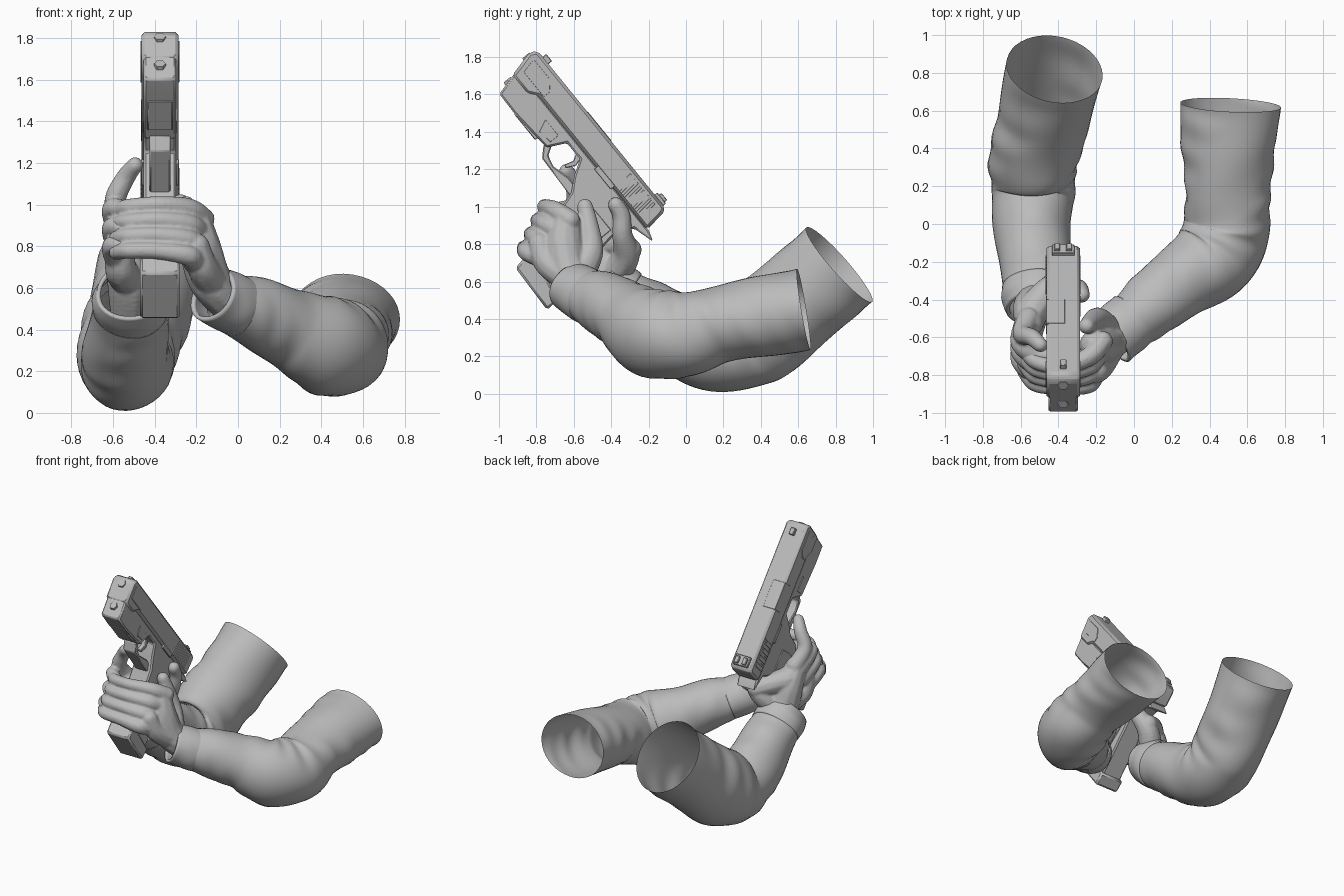
import bpy, bmesh, math
from mathutils import Vector, Matrix

if "Cube" in bpy.data.objects:
    bpy.data.objects.remove(bpy.data.objects["Cube"])

grey = bpy.data.materials.new("plain grey")
grey.use_nodes = True
COLOUR = (0.5, 0.5, 0.5, 1)
grey.diffuse_color = COLOUR
grey.node_tree.nodes["Principled BSDF"].inputs["Base Color"].default_value = COLOUR


def finish(name, bm, smooth=None):
    me = bpy.data.meshes.new(name)
    bmesh.ops.recalc_face_normals(bm, faces=bm.faces)
    bm.to_mesh(me)
    bm.free()
    me.materials.append(grey)
    ob = bpy.data.objects.new(name, me)
    bpy.context.collection.objects.link(ob)
    if smooth:
        bpy.ops.object.select_all(action='DESELECT')
        ob.select_set(True)
        bpy.context.view_layer.objects.active = ob
        bpy.ops.object.shade_smooth_by_angle(angle=math.radians(smooth))
    return ob


def spline(keys, steps):
    """Smooth path through keys of any equal length."""
    keys = [Vector(k) for k in keys]
    out = []
    for i in range(len(keys) - 1):
        a, b, c, d = keys[max(i - 1, 0)], keys[i], keys[i + 1], keys[min(i + 2, len(keys) - 1)]
        for s in range(steps):
            t = s / steps
            out.append(b + (c - a) * (t / 2) + (a * 2 - b * 5 + c * 4 - d) * (t * t / 2)
                       + (b * 3 - a - c * 3 + d) * (t ** 3 / 2))
    return out + [keys[-1]]


# ---- sleeves: open tubes with cloth folds ----
def sleeve(name, keys, fold, sides=40, steps=10):
    path = spline([k[:3] for k in keys], steps)
    rad = spline([(k[3], k[4], k[5]) for k in keys], steps)
    bm = bmesh.new()
    rings = []
    last = len(path) - 1
    for i, (p, r) in enumerate(zip(path, rad)):
        tan = (path[min(i + 1, last)] - path[max(i - 1, 0)]).normalized()
        side = tan.cross(Vector((0, 0, 1))).normalized()
        up = side.cross(tan)
        ring = []
        for j in range(sides):
            a = math.tau * j / sides
            # slanted creases that fade in and out round the arm
            wave = math.sin(i * .9 + 2.2 * math.sin(a + fold)) * max(0, math.sin(a * 2 + i * .13 + fold))
            wave += 0.6 * math.sin(i * 0.37 + 3 * a + fold)
            k = 1 + r.z * wave
            ring.append(bm.verts.new(p + side * math.cos(a) * r.x * k + up * math.sin(a) * r.y * k))
        rings.append(ring)
    for r0, r1 in zip(rings, rings[1:]):
        for j in range(sides):
            n = (j + 1) % sides
            bm.faces.new((r0[j], r0[n], r1[n], r1[j]))
    return finish(name, bm, 60)


# x, y, z, side radius, height radius, fold strength
sleeve("left_sleeve", [
    (-.06, -.56, .53, .135, .13, .02), (.08, -.44, .485, .17, .17, .02),
    (.24, -.31, .41, .19, .19, .02), (.41, -.19, .33, .225, .235, .02),
    (.49, -.02, .315, .23, .23, .03), (.495, .17, .37, .225, .205, .03),
    (.50, .42, .415, .25, .217, .02), (.51, .63, .45, .267, .22, .01)], 1)
sleeve("right_sleeve", [
    (-.515, -.41, .54, .165, .15, .02), (-.52, -.25, .45, .185, .18, .02),
    (-.54, -.02, .31, .205, .215, .02), (-.535, .17, .235, .22, .225, .025),
    (-.53, .35, .31, .235, .275, .03), (-.475, .58, .48, .245, .265, .025),
    (-.42, .82, .69, .258, .265, .01)], 3)

# ---- turned cuffs at the wrists ----
for label, a, b, r in (("left", (-.125, -.615, .57), (.0, -.50, .51), .145),
                       ("right", (-.515, -.45, .58), (-.515, -.33, .50), .17)):
    mid = (Vector(a) + Vector(b)) / 2
    cuff = sleeve(label + "_cuff", [(*a, r, r * .93, .03), (*mid, r * 1.08, r, .03),
                                    (*b, r * 1.06, r, .03)], 2, steps=4)
    mod = cuff.modifiers.new("hem", 'SOLIDIFY')
    mod.thickness = 0.02


# ---- hands: chains of rounded segments fused into one skin ----
def hand(name, chains):
    bm = bmesh.new()
    for chain in chains:
        for p in spline(chain, 7):
            bmesh.ops.create_icosphere(bm, subdivisions=2, radius=p[3],
                                       matrix=Matrix.Translation(p.to_3d()))
    ob = finish(name, bm)
    fuse = ob.modifiers.new("fuse", 'REMESH')
    fuse.mode = 'VOXEL'
    fuse.voxel_size = 0.009
    fuse.use_smooth_shade = True
    soft = ob.modifiers.new("soften", 'SMOOTH')
    soft.factor = 0.5
    soft.iterations = 3


left = [
    # wrist and palm, outer edge, thumb
    [(-.04, -.54, .53, .10), (-.13, -.62, .63, .105), (-.18, -.65, .78, .105), (-.205, -.64, .90, .085)],
    [(-.12, -.62, .62, .09), (-.17, -.74, .70, .075), (-.2, -.78, .80, .065)],
    [(-.14, -.57, .64, .085), (-.19, -.51, .76, .07), (-.225, -.52, .90, .054), (-.25, -.54, 1.0, .044)],
]
for i in range(4):
    left.append([(-.165 - .015 * i, -.62 - .045 * i, .93 - .07 * i, .055),
                 (-.235, -.70 - .048 * i, .98 - .075 * i, .052),
                 (-.38, -.755 - .036 * i, 1.0 - .074 * i, .043),
                 (-.52, -.73 - .04 * i, .99 - .07 * i, .041),
                 (-.585, -.66 - .04 * i, .975 - .068 * i, .037)])
hand("left_hand", left)

right = [
    # wrist and back of hand, heel, web, thumb
    [(-.52, -.34, .50, .10), (-.52, -.42, .64, .115), (-.545, -.46, .78, .10), (-.555, -.53, .90, .075)],
    [(-.52, -.42, .64, .09), (-.56, -.57, .68, .08), (-.57, -.62, .77, .075)],
    [(-.53, -.45, .82, .09), (-.46, -.36, .80, .075), (-.38, -.30, .77, .065)],
    [(-.47, -.38, .64, .085), (-.39, -.32, .74, .075), (-.31, -.34, .85, .056),
     (-.29, -.345, .95, .05), (-.275, -.375, 1.01, .043)],
    # trigger finger
    [(-.56, -.50, .91, .06), (-.59, -.58, 1.02, .054), (-.54, -.60, 1.13, .047), (-.495, -.64, 1.19, .04)],
]
for i in range(3):
    right.append([(-.575, -.52 - .04 * i, .88 - .08 * i, .06),
                  (-.605, -.63 - .045 * i, .98 - .09 * i, .05),
                  (-.52, -.70 - .05 * i, .97 - .09 * i, .045),
                  (-.38, -.69 - .05 * i, .95 - .09 * i, .04)])
hand("right_hand", right)

# ---- pistol, in its own frame: x forward along barrel, y to the left, z up ----
FORWARD, UP = Vector((0, -.63, .775)).normalized(), Vector((0, .775, .63)).normalized()
GUN = Matrix((FORWARD, (1, 0, 0), UP)).transposed().to_4x4()
GUN.translation = Vector((-.375, -.754, 1.786))


def prism(name, outline, half, bevel=0.008, y=0):
    """Side outline (forward, up) extruded across the width."""
    bm = bmesh.new()
    face = bm.faces.new([bm.verts.new((f, y - half, u)) for f, u in outline])
    new = bmesh.ops.extrude_face_region(bm, geom=[face])["geom"]
    bmesh.ops.translate(bm, verts=[v for v in new if isinstance(v, bmesh.types.BMVert)], vec=(0, half * 2, 0))
    ob = finish(name, bm, 30)
    ob.matrix_world = GUN
    mod = ob.modifiers.new("edges", 'BEVEL')
    mod.width = bevel
    mod.segments = 1
    return ob


def box(name, f0, f1, u0, u1, half, bevel=0.004, y=0):
    return prism(name, [(f0, u0), (f1, u0), (f1, u1), (f0, u1)], half, bevel, y)


prism("slide", [(-1.02, 0), (.06, 0), (.083, -.04), (.045, -.19), (-.08, -.19), (-.13, -.15),
                (-1.05, -.15), (-1.035, -.03)], .089, .016)
prism("frame", [(-1.06, -.145), (-.1, -.145), (-.06, -.17), (.046, -.17), (.012, -.305), (-.12, -.308),
                (-.37, -.29), (-.42, -.19), (-.53, -.19), (-.58, -.27), (-.64, -.34), (-.77, -.76),
                (-1.03, -.77), (-.96, -.3), (-1.0, -.2), (-1.12, -.165)], .078, .01)
prism("trigger_guard", [(-.34, -.255), (-.35, -.295), (-.40, -.345), (-.66, -.355), (-.62, -.30),
                        (-.57, -.30), (-.47, -.325), (-.41, -.31), (-.375, -.255)], .05, .006)
prism("trigger", [(-.53, -.18), (-.49, -.18), (-.515, -.225), (-.50, -.275), (-.52, -.28),
                  (-.545, -.23)], .018, .004)
prism("magazine_base", [(-.745, -.72), (-.765, -.825), (-1.045, -.835), (-1.04, -.745)], .095, .012)
box("accessory_rail", -.3, -.12, -.312, -.28, .06)
box("front_sight", -.03, .02, -.005, .025, .018)
box("rear_sight_base", -1.005, -.93, -.005, .018, .06)

for side, label in ((1, "left"), (-1, "right")):
    box(label + "_rear_sight_post", -.995, -.945, .012, .034, .016, .004, side * .032)
    box(label + "_slide_stop", -.76, -.62, -.165, -.135, .007, .002, side * .084)
    box(label + "_grip_panel", -.93, -.76, -.6, -.3, .006, .003, side * .079)
    prism(label + "_nose_panel", [(.04, -.045), (-.1, -.045), (-.15, -.09), (-.15, -.13), (.02, -.13)],
          .004, .001, side * .089)
    prism(label + "_frame_panel", [(-.25, -.2), (-.36, -.2), (-.36, -.255), (-.28, -.265)],
          .004, .001, side * .079)
    for i in range(8):
        f = -.98 + i * .028
        prism(f"{label}_slide_grip_{i + 1}", [(f, -.135), (f + .014, -.135), (f + .024, -.03), (f + .01, -.03)],
              .004, .001, side * .089)
box("ejection_port_cover", -.56, -.36, -.075, .003, .05, .002, -.041)

# muzzle and guide rod ends
for name, f, u, r in (("muzzle", .057, -.065, .036), ("guide_rod", .02, -.225, .034)):
    bm = bmesh.new()
    bmesh.ops.create_cone(bm, cap_ends=True, segments=6, radius1=r, radius2=r * .8, depth=.05,
                          matrix=Matrix.Translation((f, 0, u)) @ Matrix.Rotation(math.pi / 2, 4, 'Y'))
    finish(name, bm, 30).matrix_world = GUN
